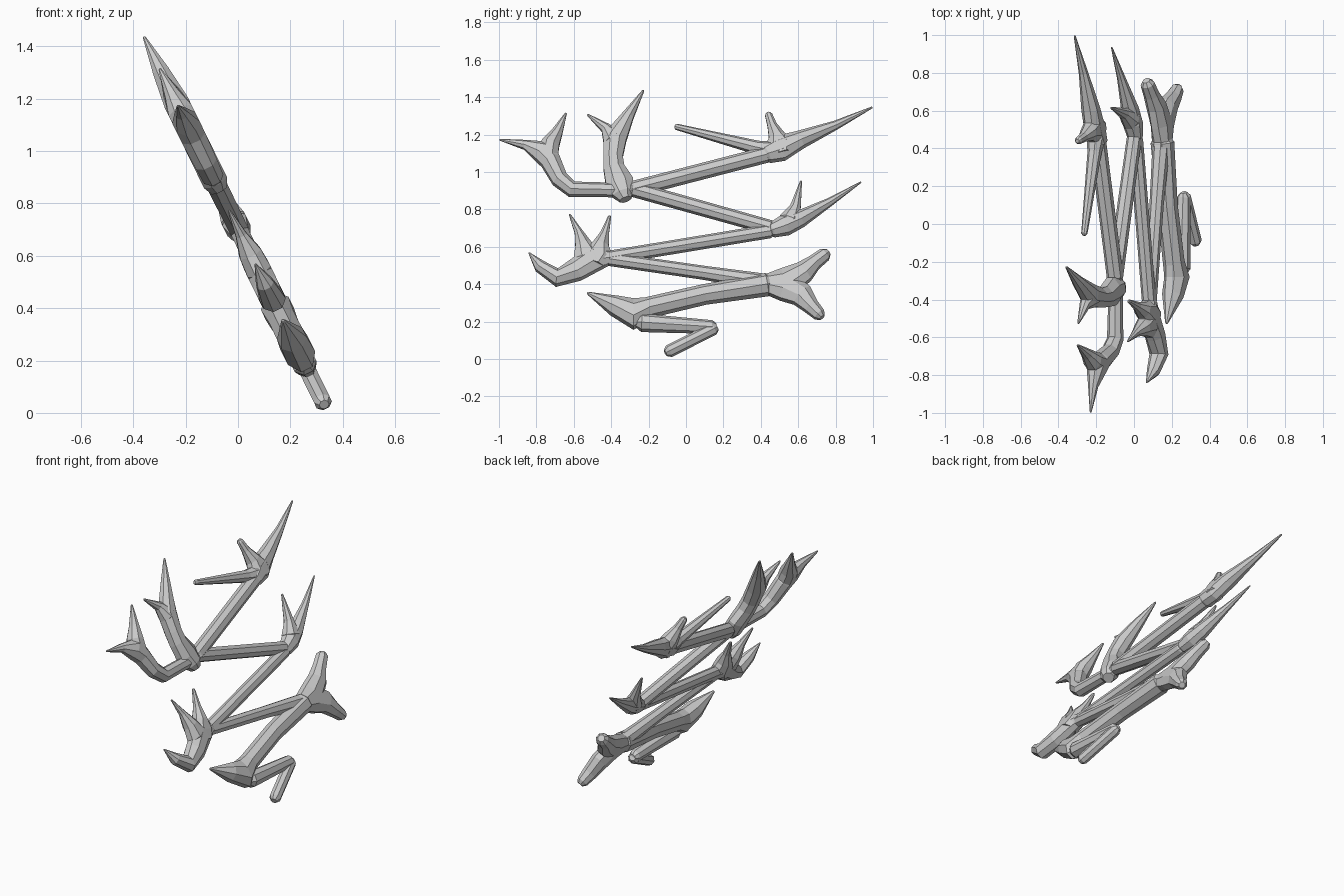
import bpy, bmesh, math
from mathutils import Vector

# The whole branch lies in one tilted plane: x = X0 - SLOPE * z
X0, SLOPE, SIDES = 0.345, 0.49, 8
STRETCH = math.hypot(1, SLOPE)
NORMAL = Vector((1, 0, SLOPE)) / STRETCH
UP = Vector((-SLOPE, 0, 1)) / STRETCH
SIDE = Vector((0, 1, 0))


def limb(name, path, max_depth=0.05, rounded=True):
    """Tapered octagonal limb through (y, z, radius) points."""
    pts = [Vector((y, z * STRETCH)) for y, z, r in path]
    rad = [r for y, z, r in path]
    if rounded:  # short bevelled ends
        for end, nxt in ((0, 1), (-1, -2)):
            d = (pts[end] - pts[nxt]).normalized()
            tip = pts[end] + d * rad[end] * 0.35
            pts[end] = pts[end] - d * rad[end] * 0.3
            where = 0 if end == 0 else len(pts)
            pts.insert(where, tip)
            rad.insert(where, rad[end] * 0.55)
    bm = bmesh.new()
    rings = []
    for i, p in enumerate(pts):
        a = (p - pts[i - 1]).normalized() if i else None
        b = (pts[i + 1] - p).normalized() if i < len(pts) - 1 else None
        t = ((a or b) + (b or a)).normalized()
        across = UP * t.x - SIDE * t.y
        centre = Vector((X0, 0, 0)) + SIDE * p.x + UP * p.y
        depth = min(rad[i], max_depth)
        ring = []
        for k in range(SIDES):
            ang = 2 * math.pi * (k + 0.5) / SIDES
            ring.append(bm.verts.new(centre + across * rad[i] * 1.05 * math.cos(ang)
                                     + NORMAL * depth * 1.05 * math.sin(ang)))
        rings.append(ring)
    for r0, r1 in zip(rings, rings[1:]):
        for k in range(SIDES):
            j = (k + 1) % SIDES
            bm.faces.new((r0[k], r0[j], r1[j], r1[k]))
    bm.faces.new(rings[0][::-1])
    bm.faces.new(rings[-1])
    bmesh.ops.recalc_face_normals(bm, faces=bm.faces)
    mesh = bpy.data.meshes.new(name)
    bm.to_mesh(mesh)
    bm.free()
    bpy.context.collection.objects.link(bpy.data.objects.new(name, mesh))


# Zigzag main stems, top to bottom
limb("stem_top", [(-.29, .906, .042), (.44, 1.095, .042)])
limb("stem_upper", [(-.29, .91, .04), (.46, .70, .038)])
limb("stem_middle", [(.46, .685, .036), (-.42, .54, .036)])
limb("stem_lower", [(-.42, .535, .035), (.1, .46, .036), (.45, .405, .045)])
limb("stem_blade", [(.45, .40, .06), (.1, .345, .053), (-.2, .275, .055),
                    (-.28, .24, .085), (-.38, .285, .055), (-.525, .352, .008)], .06)
limb("stem_bottom", [(-.25, .195, .048), (-.1, .185, .043), (.15, .17, .035)])
limb("stem_foot", [(.155, .165, .033), (-.10, .037, .033)])

# Top right spray
limb("top_right_spike", [(.42, 1.09, .05), (.50, 1.125, .072), (.61, 1.172, .048),
                         (.8, 1.25, .024), (.995, 1.345, .005)])
limb("top_right_back_twig", [(.48, 1.11, .05), (.38, 1.13, .036), (-.055, 1.242, .016)])
limb("top_right_up_twig", [(.51, 1.12, .09), (.485, 1.19, .045), (.46, 1.25, .026), (.44, 1.31, .02)])

# Middle right spray
limb("mid_right_spike", [(.45, .685, .04), (.53, .715, .056), (.61, .748, .045),
                         (.77, .84, .022), (.935, .945, .004)])
limb("mid_right_up_twig", [(.55, .725, .06), (.585, .81, .03), (.615, .95, .006)])

# Lower right fork
limb("fork_upper_arm", [(.42, .40, .055), (.53, .405, .085), (.63, .465, .06), (.685, .515, .041), (.75, .565, .036)])
limb("fork_lower_arm", [(.42, .40, .055), (.53, .39, .085), (.62, .34, .065), (.67, .28, .043), (.72, .23, .034)])

# Middle left spray
limb("mid_left_hook", [(-.40, .54, .04), (-.49, .54, .075), (-.59, .475, .062),
                       (-.69, .435, .048), (-.78, .495, .034), (-.84, .568, .004)])
limb("mid_left_outer_twig", [(-.52, .53, .08), (-.55, .61, .045), (-.575, .68, .022), (-.622, .773, .005)])
limb("mid_left_inner_twig", [(-.48, .53, .09), (-.455, .61, .045), (-.435, .67, .024), (-.408, .762, .009)])

# Top left spray, upright part
limb("top_left_upright", [(-.33, .87, .06), (-.355, .94, .078), (-.385, 1.02, .058), (-.39, 1.08, .053),
                          (-.38, 1.18, .064), (-.31, 1.30, .033), (-.228, 1.435, .006)])
limb("top_left_upright_twig", [(-.38, 1.16, .06), (-.43, 1.235, .028), (-.525, 1.305, .006)])

# Top left spray, outer curl
limb("top_left_curl", [(-.28, .90, .036), (-.46, .905, .038), (-.61, .907, .042), (-.675, .96, .046), (-.725, 1.06, .056),
                       (-.77, 1.11, .062), (-.86, 1.145, .026), (-.995, 1.172, .005)])
limb("top_left_curl_twig", [(-.74, 1.07, .055), (-.725, 1.15, .05), (-.69, 1.21, .031), (-.642, 1.313, .006)])
